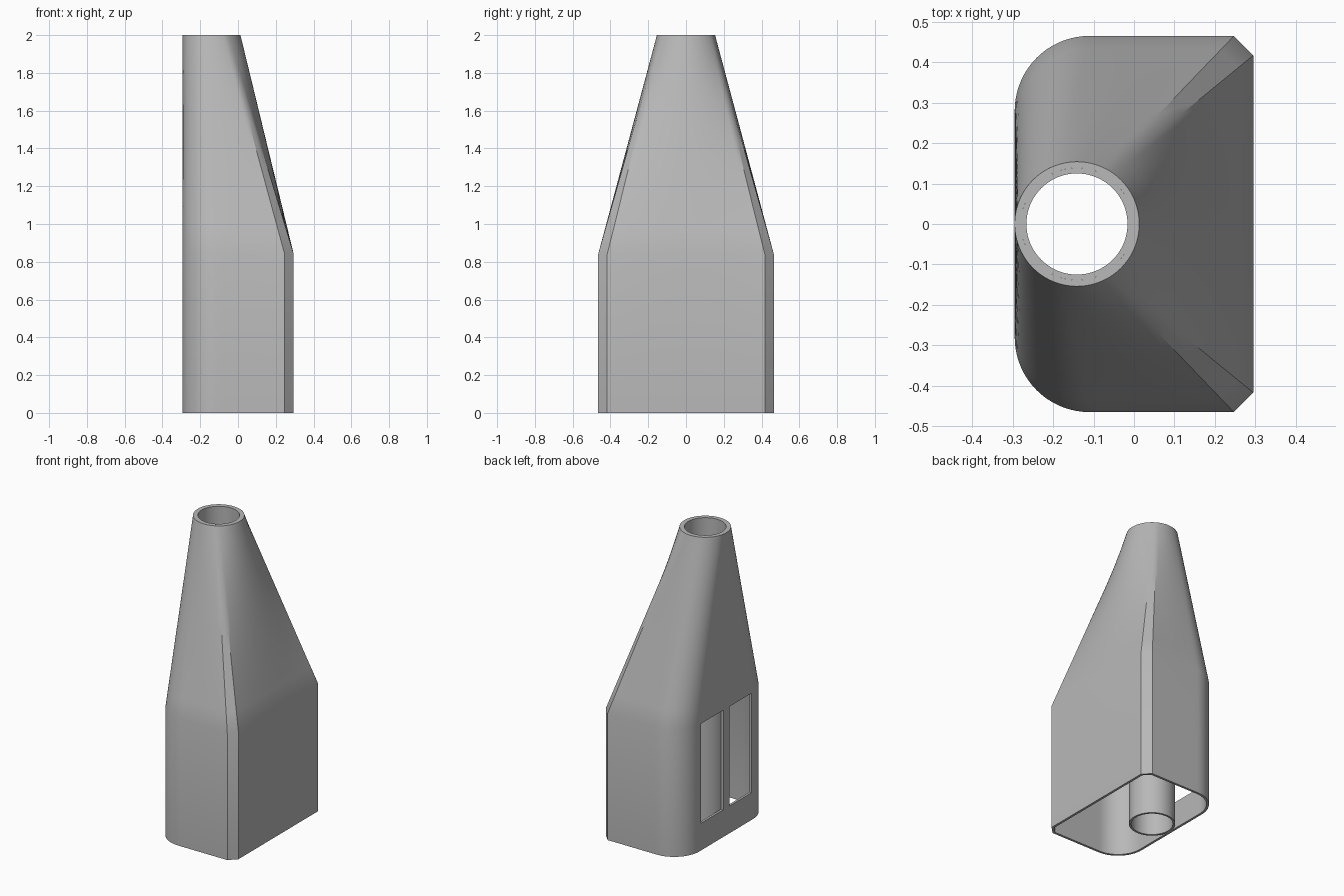
import bpy, bmesh, math
from mathutils import Vector

if "Cube" in bpy.data.objects:
    bpy.data.objects.remove(bpy.data.objects["Cube"])

W, D = 0.295, 0.465          # half width (x) and half depth (y) of the box
SHOULDER, TOP = 0.84, 2.0    # heights where the taper starts and ends
CHAMFER, ROUND, WALL = 0.048, 0.185, 0.0155
CX, R = -0.141, 0.154        # centre and outer radius of the neck

grey = bpy.data.materials.new("warm_grey")
grey.diffuse_color = (0.48, 0.48, 0.48, 1)
grey.use_nodes = True
grey.node_tree.nodes["Principled BSDF"].inputs["Base Color"].default_value = grey.diffuse_color


def half_section(inset):
    """Pairs of (box point, neck point) from the +x middle round to the -x middle."""
    w, d, rad = W - inset, D - inset, ROUND - inset
    c = CHAMFER - inset * 0.59
    ax, ay = -w + rad, d - rad
    # start point, end point, neck angles, steps
    spans = [((w, 0), (w, d - c), 0, 57, 14),
             ((w, d - c), (w - c, d), 57, 62, 2),
             ((w - c, d), (ax, d), 62, 106, 12),
             (None, None, 106, 162, 18),
             ((-w, ay), (-w, 0), 162, 180, 8)]
    pairs = []
    for a, b, t0, t1, n in spans:
        for i in range(n):
            f = i / n
            if a is None:        # rounded corner
                q = math.radians(90 + 90 * f)
                p = Vector((ax + rad * math.cos(q), ay + rad * math.sin(q)))
            else:
                p = Vector(a).lerp(Vector(b), f)
            t = math.radians(t0 + (t1 - t0) * f)
            pairs.append((p, Vector((CX + (R - inset) * math.cos(t),
                                     (R - inset) * math.sin(t)))))
    pairs.append((Vector((-w, 0)), Vector((CX - R + inset, 0))))
    return pairs


def section(inset):
    half = half_section(inset)
    mirrored = [(Vector((p.x, -p.y)), Vector((c.x, -c.y))) for p, c in half[-2:0:-1]]
    return half + mirrored


def skin(name, rings):
    """Bridge the rings in order and join the last to the first."""
    bm = bmesh.new()
    loops = [[bm.verts.new(co) for co in ring] for ring in rings]
    n = len(loops[0])
    for k, low in enumerate(loops):
        high = loops[(k + 1) % len(loops)]
        for i in range(n):
            j = (i + 1) % n
            bm.faces.new((low[i], low[j], high[j], high[i]))
    bmesh.ops.recalc_face_normals(bm, faces=bm.faces)
    mesh = bpy.data.meshes.new(name)
    bm.to_mesh(mesh)
    bm.free()
    obj = bpy.data.objects.new(name, mesh)
    bpy.context.collection.objects.link(obj)
    mesh.materials.append(grey)
    return obj


def activate(obj):
    bpy.ops.object.select_all(action='DESELECT')
    obj.select_set(True)
    bpy.context.view_layer.objects.active = obj


def shell_rings(inset):
    pairs = section(inset)
    rings = [[(p.x, p.y, 0) for p, c in pairs]]
    steps = 10
    for k in range(steps + 1):
        f = k / steps
        z = SHOULDER + (TOP - SHOULDER) * f
        rings.append([(*p.lerp(c, f), z) for p, c in pairs])
    return rings


def circle(r, z, n=80):
    return [(CX + r * math.cos(2 * math.pi * i / n),
             r * math.sin(2 * math.pi * i / n), z) for i in range(n)]


# Hollow housing, open at the bottom, tapering to the round neck
housing = skin("housing", shell_rings(0) + shell_rings(WALL)[::-1])

# Two tall openings in the -x wall
for side in (-1, 1):
    bpy.ops.mesh.primitive_cube_add(size=1, location=(-W, side * 0.147, 0.509))
    cutter = bpy.context.object
    cutter.name = "window_cutter"
    cutter.scale = (0.1, 0.232, 0.658)
    cutter.hide_render = True
    activate(housing)
    mod = housing.modifiers.new("window", 'BOOLEAN')
    mod.operation, mod.solver, mod.object = 'DIFFERENCE', 'EXACT', cutter
    bpy.ops.object.modifier_apply(modifier=mod.name)
    bpy.data.objects.remove(cutter)

# Straight inner tube running the full height
r_out, r_in = R - WALL, 0.125
tube = skin("inner_tube", [circle(r_out, 0), circle(r_out, TOP),
                           circle(r_in, TOP), circle(r_in, 0)])

for obj in (housing, tube):
    activate(obj)
    bpy.ops.object.shade_smooth_by_angle(angle=math.radians(30))
